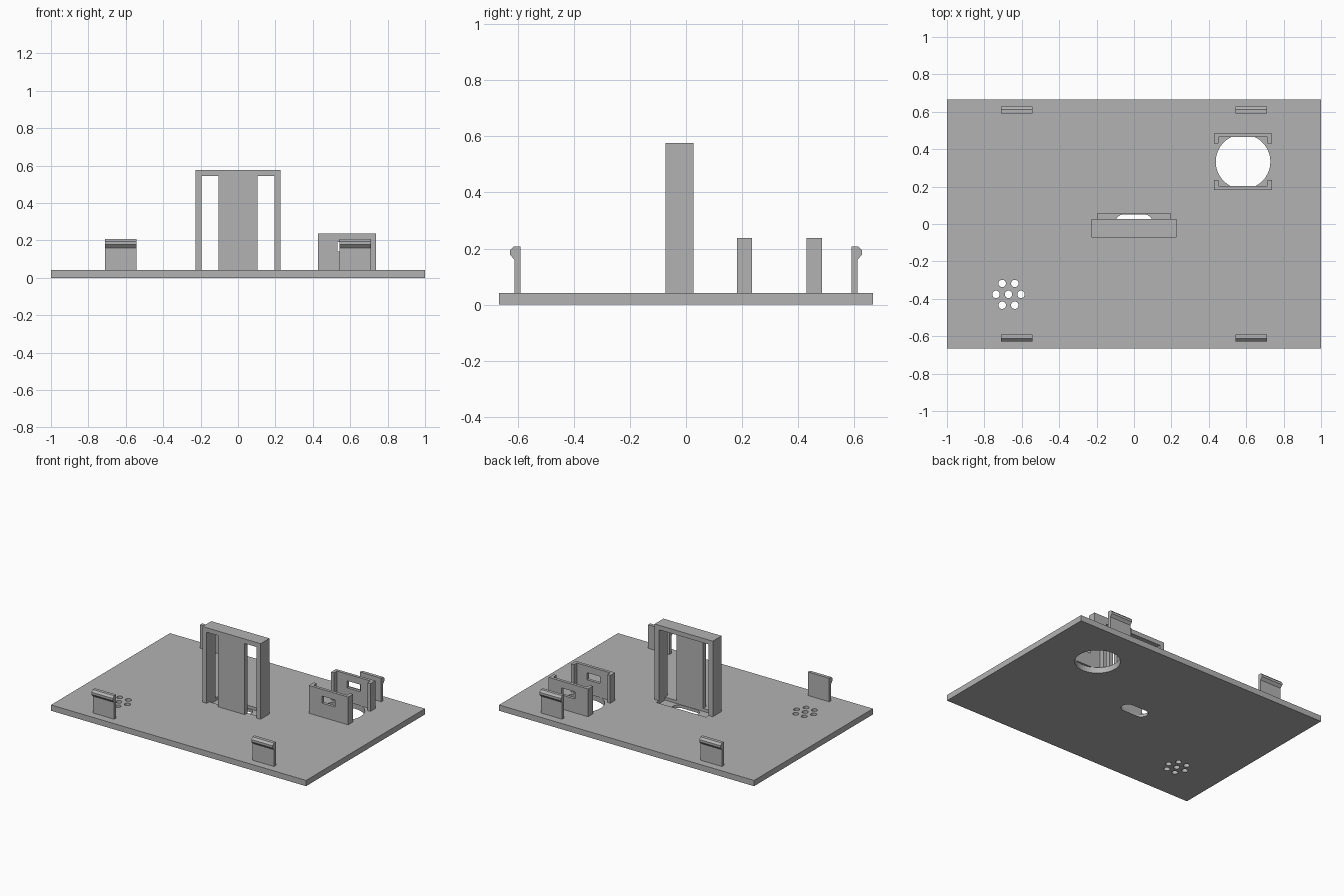
import bpy
import bmesh
import math
from mathutils import Matrix

cube = bpy.data.objects.get("Cube")
if cube:
    bpy.data.objects.remove(cube, do_unlink=True)

grey = bpy.data.materials.new("plain grey")
grey.use_nodes = True
COLOR = (0.45, 0.45, 0.45, 1)
grey.diffuse_color = COLOR
grey.node_tree.nodes["Principled BSDF"].inputs["Base Color"].default_value = COLOR

TOP = 0.041   # upper surface of the plate


def finish(name, bm):
    bmesh.ops.recalc_face_normals(bm, faces=bm.faces)
    mesh = bpy.data.meshes.new(name)
    bm.to_mesh(mesh)
    bm.free()
    mesh.materials.append(grey)
    obj = bpy.data.objects.new(name, mesh)
    bpy.context.collection.objects.link(obj)
    return obj


def box(name, x, y, z):
    bm = bmesh.new()
    bmesh.ops.create_cube(bm, size=1)
    for v in bm.verts:
        for i, (lo, hi) in enumerate((x, y, z)):
            v.co[i] = lo if v.co[i] < 0 else hi
    return finish(name, bm)


def prism(name, points, offset, direction):
    """Extrude a closed outline; points are 3D."""
    bm = bmesh.new()
    face = bm.faces.new([bm.verts.new(p) for p in points])
    new = bmesh.ops.extrude_face_region(bm, geom=[face])["geom"]
    verts = [g for g in new if isinstance(g, bmesh.types.BMVert)]
    bmesh.ops.translate(bm, verts=verts, vec=direction)
    bmesh.ops.translate(bm, verts=bm.verts, vec=offset)
    return finish(name, bm)


def slot(name, x, y, radius, half_run, segments):
    """Round or stadium-shaped cutter running through the plate."""
    points = []
    for i in range(segments):
        a = 2 * math.pi * (i + 0.5) / segments
        shift = math.copysign(half_run, math.cos(a))
        points.append((shift + radius * math.cos(a), radius * math.sin(a), 0))
    return prism(name, points, (x, y, -0.05), (0, 0, 0.15))


def cut(obj, cutters):
    for cutter in cutters:
        mod = obj.modifiers.new("cut", 'BOOLEAN')
        mod.operation = 'DIFFERENCE'
        mod.solver = 'EXACT'
        mod.object = cutter
        bpy.context.view_layer.objects.active = obj
        bpy.ops.object.modifier_apply(modifier=mod.name)
        cutter.hide_render = True


# Base plate and frame
plate = box("base_plate", (-1, 1), (-0.666, 0.666), (0, TOP))
frame = box("sensor_frame", (-0.228, 0.228), (-0.073, 0.026), (TOP, 0.577))

# Pocket behind the frame's front panel, sunk into the plate
pocket = box("pocket_cutter", (-0.195, 0.195), (-0.043, 0.055), (0.02, 0.545))
windows = [box("window_cutter", sorted((s * 0.104, s * 0.195)), (-0.1, 0), (TOP, 0.545))
           for s in (-1, 1)]
cut(frame, [pocket] + windows)

# Through holes: lens opening, slot, speaker grille
HX, HY = 0.583, 0.333
holes = [slot("round_opening_cutter", HX, HY, 0.146, 0, 64),
         slot("slot_cutter", 0, 0.006, 0.045, 0.055, 32)]
GX, GY, PITCH = -0.671, -0.376, 0.067
holes.append(slot("grille_cutter", GX, GY, 0.02, 0, 24))
for i in range(6):
    a = i * math.pi / 3
    holes.append(slot("grille_cutter", GX + PITCH * math.cos(a),
                      GY + PITCH * math.sin(a), 0.02, 0, 24))
cut(plate, [pocket] + holes)

# Pair of C-shaped brackets facing each other, each with a window
view_slit = box("bracket_window_cutter", (HX - 0.052, HX + 0.052), (0, 0.6), (0.14, 0.19))
W, LIP, OUT, WALL, END = 0.154, 0.131, 0.152, 0.131, 0.097
outline = [(-W, OUT), (W, OUT), (W, END), (LIP, END), (LIP, WALL),
           (-LIP, WALL), (-LIP, END), (-W, END)]
for side, name in ((1, "back_bracket"), (-1, "front_bracket")):
    bracket = prism(name, [(x, side * y, 0) for x, y in outline],
                    (HX, HY, TOP), (0, 0, 0.238 - TOP))
    cut(bracket, [view_slit])

# Four snap clips with outward hooks
hook = [(0.59, TOP), (0.611, TOP), (0.611, 0.16), (0.627, 0.178),
        (0.627, 0.194), (0.613, 0.208), (0.59, 0.208)]
for sy, end in ((-1, "front"), (1, "back")):
    for start, side in ((0.543, "left"), (-0.71, "right")):
        prism(f"{end}_{side}_clip", [(0, sy * y, z) for y, z in hook],
              (start, 0, 0), (0.167, 0, 0))

# Remove cutters, smooth the hole walls
for obj in list(bpy.data.objects):
    if obj.name.split(".")[0].endswith("_cutter"):
        bpy.data.objects.remove(obj, do_unlink=True)
bpy.ops.object.select_all(action='DESELECT')
plate.select_set(True)
bpy.context.view_layer.objects.active = plate
bpy.ops.object.shade_smooth_by_angle(angle=math.radians(30))
